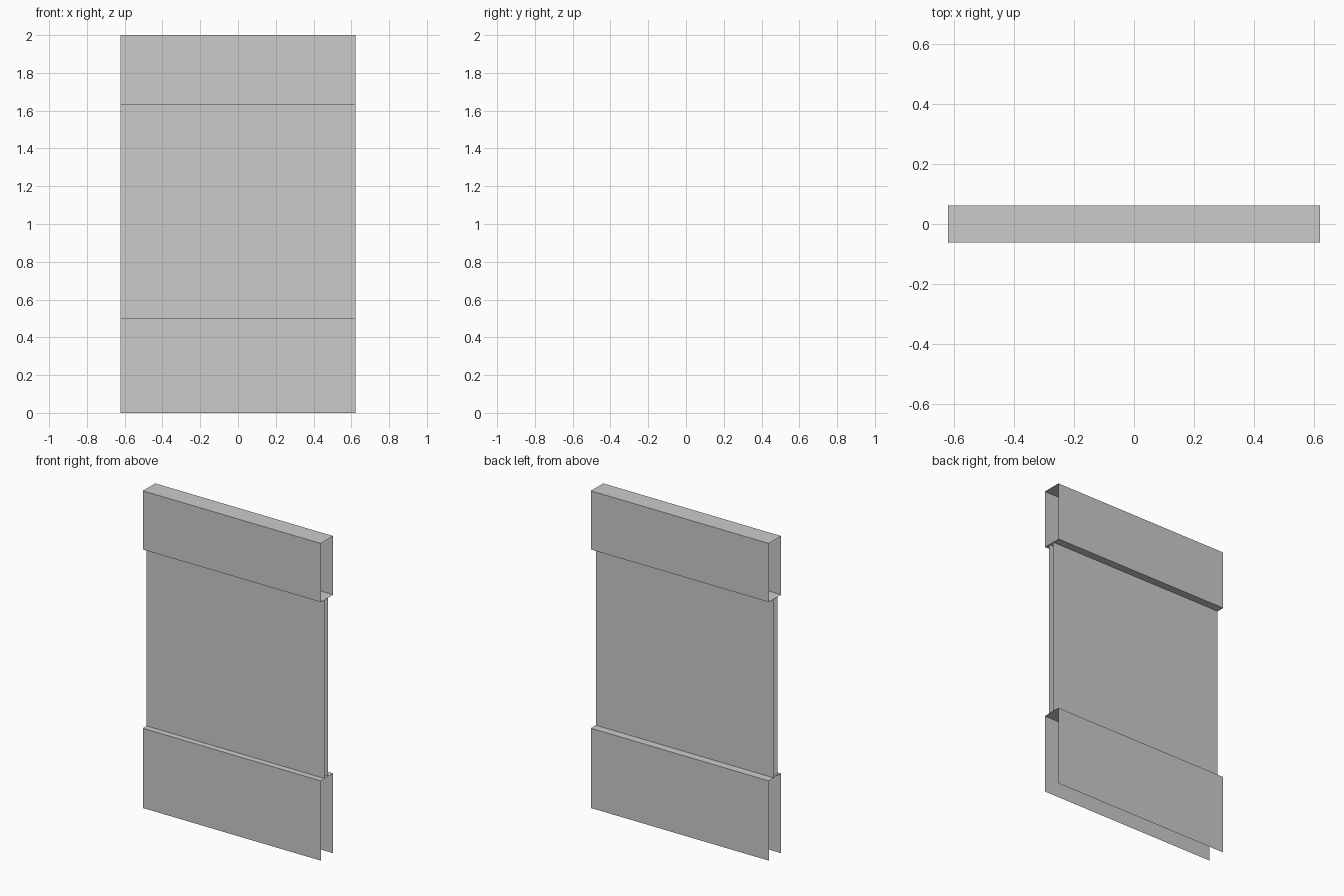
import bpy, bmesh

if "Cube" in bpy.data.objects:
    bpy.data.objects.remove(bpy.data.objects["Cube"])

HALF_W = 0.621            # half width along x
HALF_D = 0.0615           # half depth of the boxed bands
PANEL_F, PANEL_B = -0.023, 0.012   # thin middle panel faces
Z_LOW, Z_HIGH, Z_TOP = 0.503, 1.63, 2.0


def sheet(name, runs):
    """Sweep open (y, z) profiles along x, leaving the ends open."""
    bm = bmesh.new()
    for profile in runs:
        pairs = [[bm.verts.new((x, y, z)) for x in (-HALF_W, HALF_W)] for y, z in profile]
        for (a, b), (c, d) in zip(pairs, pairs[1:]):
            bm.faces.new((a, b, d, c))
    bmesh.ops.remove_doubles(bm, verts=bm.verts, dist=1e-5)
    bmesh.ops.recalc_face_normals(bm, faces=bm.faces)
    mesh = bpy.data.meshes.new(name)
    bm.to_mesh(mesh)
    bm.free()
    obj = bpy.data.objects.new(name, mesh)
    bpy.context.collection.objects.link(obj)
    return obj


F, B = -HALF_D, HALF_D

# Upper band: closed tube, open at both ends
sheet("upper_band", [[(F, Z_HIGH), (F, Z_TOP), (B, Z_TOP), (B, Z_HIGH), (F, Z_HIGH)]])
# Middle panel: two thin parallel faces
sheet("middle_panel", [[(y, Z_LOW), (y, Z_HIGH)] for y in (PANEL_F, PANEL_B)])
# Lower band: open at the bottom
sheet("lower_band", [[(F, 0), (F, Z_LOW), (B, Z_LOW), (B, 0)]])
